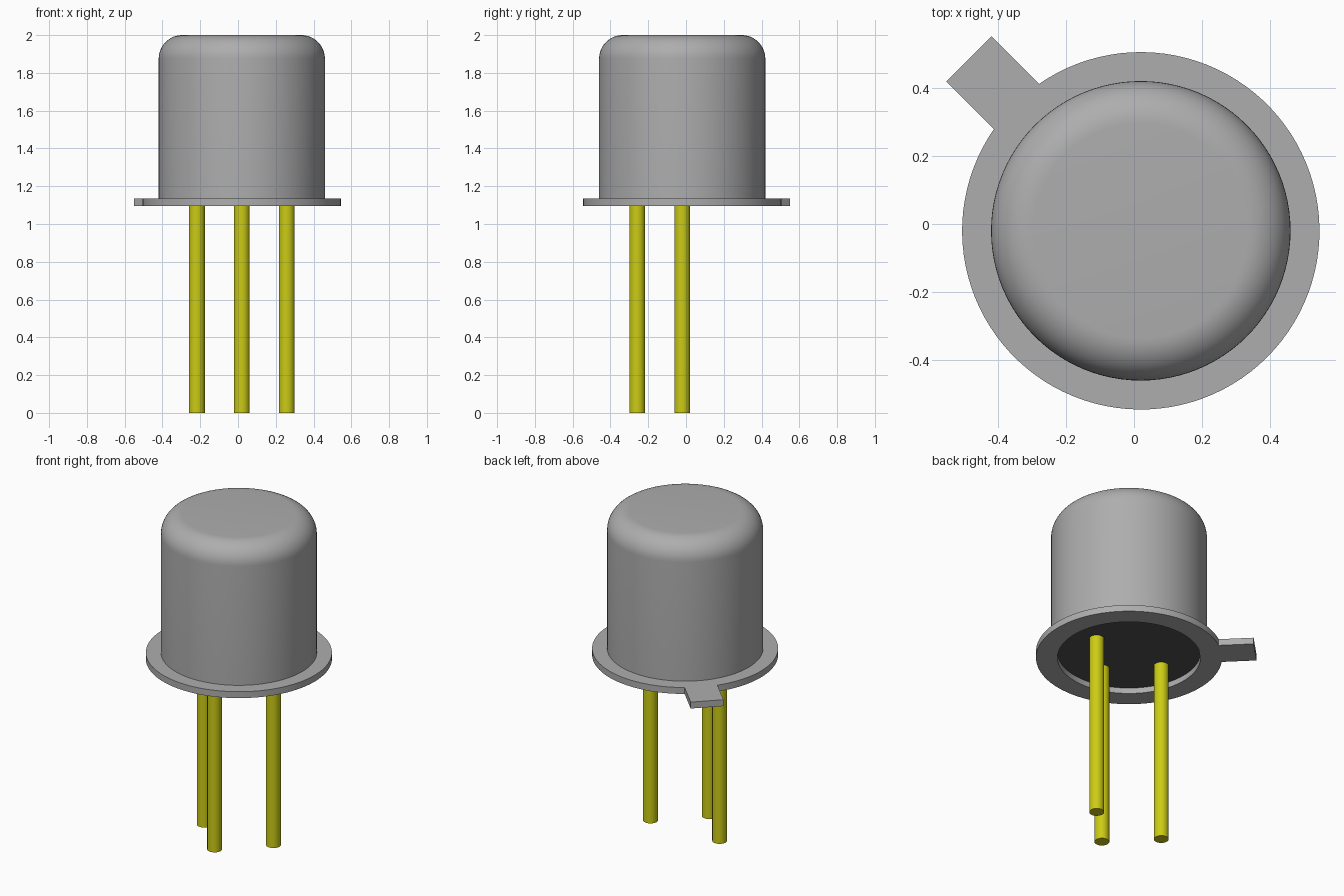
import bpy, bmesh, math
from mathutils import Matrix

cube = bpy.data.objects.get("Cube")
if cube:
    bpy.data.objects.remove(cube, do_unlink=True)

CX, CY = 0.02, -0.02          # axis of the can
SEG = 96


def material(name, rgb, metallic=0.0):
    m = bpy.data.materials.new(name)
    m.use_nodes = True
    m.diffuse_color = (*rgb, 1)
    m.node_tree.nodes["Principled BSDF"].inputs["Base Color"].default_value = (*rgb, 1)
    return m


GREY = material("grey_metal", (0.42, 0.42, 0.42))
GOLD = material("yellow_metal", (0.60, 0.60, 0.008))
DARK = material("dark_base", (0.08, 0.08, 0.08))


def finish(bm, name, mat, x=CX, y=CY):
    bmesh.ops.recalc_face_normals(bm, faces=bm.faces)
    me = bpy.data.meshes.new(name)
    bm.to_mesh(me)
    bm.free()
    me.materials.append(mat)
    ob = bpy.data.objects.new(name, me)
    ob.location = (x, y, 0)
    bpy.context.collection.objects.link(ob)
    bpy.ops.object.select_all(action='DESELECT')
    ob.select_set(True)
    bpy.context.view_layer.objects.active = ob
    bpy.ops.object.shade_smooth_by_angle(angle=math.radians(30))
    return ob


def cylinder(name, mat, r, z0, z1, x=CX, y=CY, seg=32):
    bm = bmesh.new()
    bmesh.ops.create_cone(bm, cap_ends=True, segments=seg, radius1=r, radius2=r,
                          depth=z1 - z0, matrix=Matrix.Translation((0, 0, (z0 + z1) / 2)))
    return finish(bm, name, mat, x, y)


def bridge(bm, a, b):
    for i in range(len(a)):
        j = (i + 1) % len(a)
        bm.faces.new((a[i], a[j], b[j], b[i]))


# Can: straight wall, rounded shoulder, flat top
R, FILLET, Z_BASE, Z_TOP = 0.44, 0.125, 1.135, 2.0
profile = [(R, Z_BASE)]
for k in range(13):
    t = math.pi / 2 * k / 12
    profile.append((R - FILLET + FILLET * math.cos(t), Z_TOP - FILLET + FILLET * math.sin(t)))
bm = bmesh.new()
rings = [[bm.verts.new((r * math.cos(math.tau * i / SEG), r * math.sin(math.tau * i / SEG), z))
          for i in range(SEG)] for r, z in profile]
for a, b in zip(rings, rings[1:]):
    bridge(bm, a, b)
bm.faces.new(rings[-1])
finish(bm, "can", GREY)

# Flange ring with the locating tab in its outline
R_IN, R_OUT, HALF, TIP, Z0, Z1 = 0.404, 0.525, 0.094, 0.714, 1.095, 1.135
root = math.asin(HALF / R_OUT)
outline = []
for i in range(SEG + 1):
    t = root + (math.tau - 2 * root) * i / SEG
    outline.append((R_OUT * math.cos(t), R_OUT * math.sin(t)))
outline += [(TIP, -HALF), (TIP, HALF)]
inner = []
for x, y in outline:
    t = math.atan2(y, x)
    inner.append((R_IN * math.cos(t), R_IN * math.sin(t)))
bm = bmesh.new()
loops = [[bm.verts.new((x, y, z)) for x, y in pts]
         for pts, z in ((inner, Z0), (outline, Z0), (outline, Z1), (inner, Z1))]
for k in range(4):
    bridge(bm, loops[k], loops[(k + 1) % 4])
bmesh.ops.rotate(bm, verts=bm.verts, cent=(0, 0, 0), matrix=Matrix.Rotation(math.radians(135), 3, 'Z'))
finish(bm, "flange_with_tab", GREY)

# Dark base plate recessed inside the flange
cylinder("base_plate", DARK, 0.41, 1.13, 1.16, seg=SEG)

# Three leads on a circle around the axis
for name, deg in (("lead_right", 180), ("lead_front", 270), ("lead_left", 0)):
    t = math.radians(deg)
    cylinder(name, GOLD, 0.042, 0.0, 1.15, CX + 0.238 * math.cos(t), CY + 0.238 * math.sin(t))
